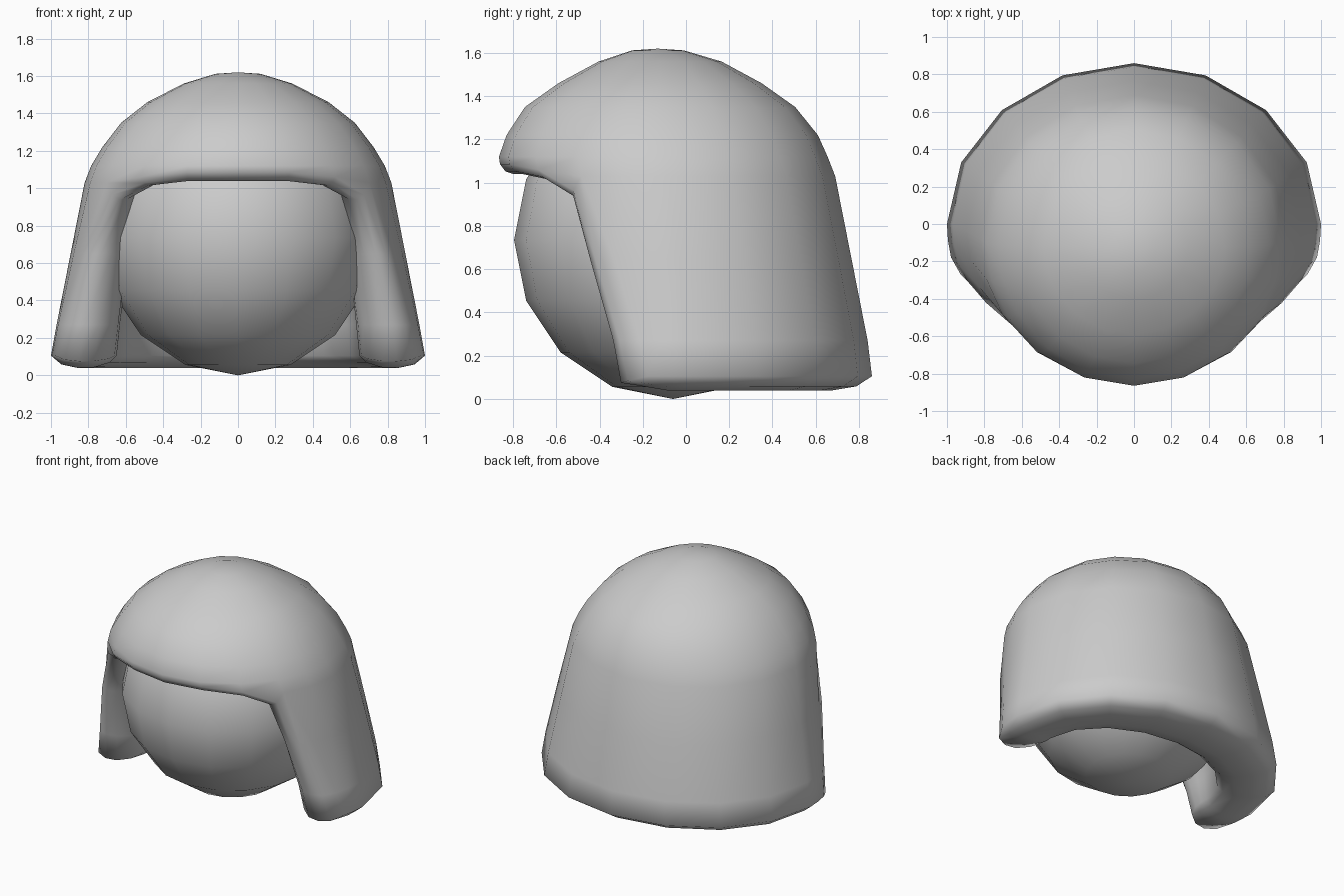
import bpy, bmesh, math
from mathutils import Vector

if "Cube" in bpy.data.objects:
    bpy.data.objects.remove(bpy.data.objects["Cube"])


def material(name, rgb):
    m = bpy.data.materials.new(name)
    m.diffuse_color = (*rgb, 1)
    m.use_nodes = True
    m.node_tree.nodes["Principled BSDF"].inputs["Base Color"].default_value = m.diffuse_color
    return m


grey = material("plain grey", (0.6, 0.6, 0.6))


def add_object(name, bm):
    me = bpy.data.meshes.new(name)
    bmesh.ops.recalc_face_normals(bm, faces=bm.faces[:])
    for f in bm.faces:
        f.smooth = True
    bm.to_mesh(me)
    bm.free()
    me.materials.append(grey)
    ob = bpy.data.objects.new(name, me)
    bpy.context.collection.objects.link(ob)
    return ob


# Head: low-poly smooth sphere
bm = bmesh.new()
bmesh.ops.create_uvsphere(bm, u_segments=16, v_segments=8, radius=0.735)
bmesh.ops.translate(bm, verts=bm.verts[:], vec=(0, -0.06, 0.735))
add_object("head", bm)

# Hair: rings of (z, half width, centre y, half depth, start angle of the flap edge)
RINGS = [
    (0.105, 1.0, 0.0, 0.86, -12),
    (0.27, 0.97, 0.0, 0.84, -15),
    (0.65, 0.895, -0.035, 0.80, -22),
    (1.03, 0.82, -0.085, 0.775, -31),   # brim ring, closed from here up
    (1.12, 0.785, -0.105, 0.76, -31),
    (1.22, 0.725, -0.11, 0.72, -31),
    (1.35, 0.625, -0.12, 0.625, -31),
    (1.46, 0.485, -0.12, 0.47, -31),
    (1.56, 0.29, -0.12, 0.285, -31),
    (1.612, 0.12, -0.13, 0.12, -31),
]
BRIM, SIDE, FRONT = 3, 12, 6
BRIM_Z = [1.06, 1.085, 1.085, 1.085, 1.06]


def point(ring, degrees, z):
    _, rx, cy, ry, _ = ring
    a = math.radians(degrees)
    return (rx * math.cos(a), cy + ry * math.sin(a), z)


def inner(co):
    # inner wall: pulled towards the axis and down from the crown
    x, y, z = co
    y += 0.08
    return (x * (0.65 + 0.25 * max(0, -y)),
            y * (0.8 if y < 0 else 0.52) - 0.08,
            z - 0.4 * max(0, z - 1.09))


bm = bmesh.new()
grid, bulge = [], {}
for i, ring in enumerate(RINGS):
    z, a0 = ring[0], ring[4]
    angles = [a0, a0 / 2] + [22.5 * k for k in range(9)] + [180 - a0 / 2, 180 - a0]
    row = [bm.verts.new(point(ring, a, z)) for a in angles]
    if i == 0:
        bulge.update({v: Vector((0, 0, -0.065)) for v in row})
        end_push = Vector((0, -0.13, -0.03))
    else:
        end_push = Vector((0, -0.13, 0))
    if i == BRIM:
        end_push = Vector((0, -0.07, -0.09))
        bulge.update({row[1]: end_push, row[-2]: end_push})
    if i <= BRIM:
        bulge[row[0]] = bulge[row[SIDE]] = end_push
    if i >= BRIM:
        for k in range(1, FRONT):
            zz = BRIM_Z[k - 1] if i == BRIM else z
            v = bm.verts.new(point(ring, 180 - a0 + (180 + 2 * a0) * k / FRONT, zz))
            row.append(v)
            if i == BRIM:
                bulge[v] = Vector((0, 0, -0.045))
    grid.append(row)
top = bm.verts.new((0, -0.13, 1.62))

for i in range(len(grid) - 1):
    lo, hi = grid[i], grid[i + 1]
    n = len(lo)
    for k in range(SIDE if i < BRIM else n):
        j = (k + 1) % n
        bm.faces.new((lo[k], lo[j], hi[j], hi[k]))
last = grid[-1]
for k in range(len(last)):
    bm.faces.new((last[k], last[(k + 1) % len(last)], top))

# inner wall, then a rounded rim strip that joins both walls
rim = [e for e in bm.edges if e.is_boundary]
outer_faces = bm.faces[:]
twin = {v: bm.verts.new(inner(v.co)) for v in bm.verts[:]}
for f in outer_faces:
    bm.faces.new([twin[v] for v in reversed(f.verts)])
strip = {}
for v in {v for e in rim for v in e.verts}:
    mids = [bm.verts.new(v.co.lerp(twin[v].co, s) + bulge[v] * b)
            for s, b in ((0.16, 0.72), (0.4, 1), (0.66, 0.95), (0.9, 0.55))]
    strip[v] = [v] + mids + [twin[v]]
for e in rim:
    a, b = (strip[v] for v in e.verts)
    for k in range(5):
        bm.faces.new((a[k], b[k], b[k + 1], a[k + 1]))
add_object("hair", bm)
